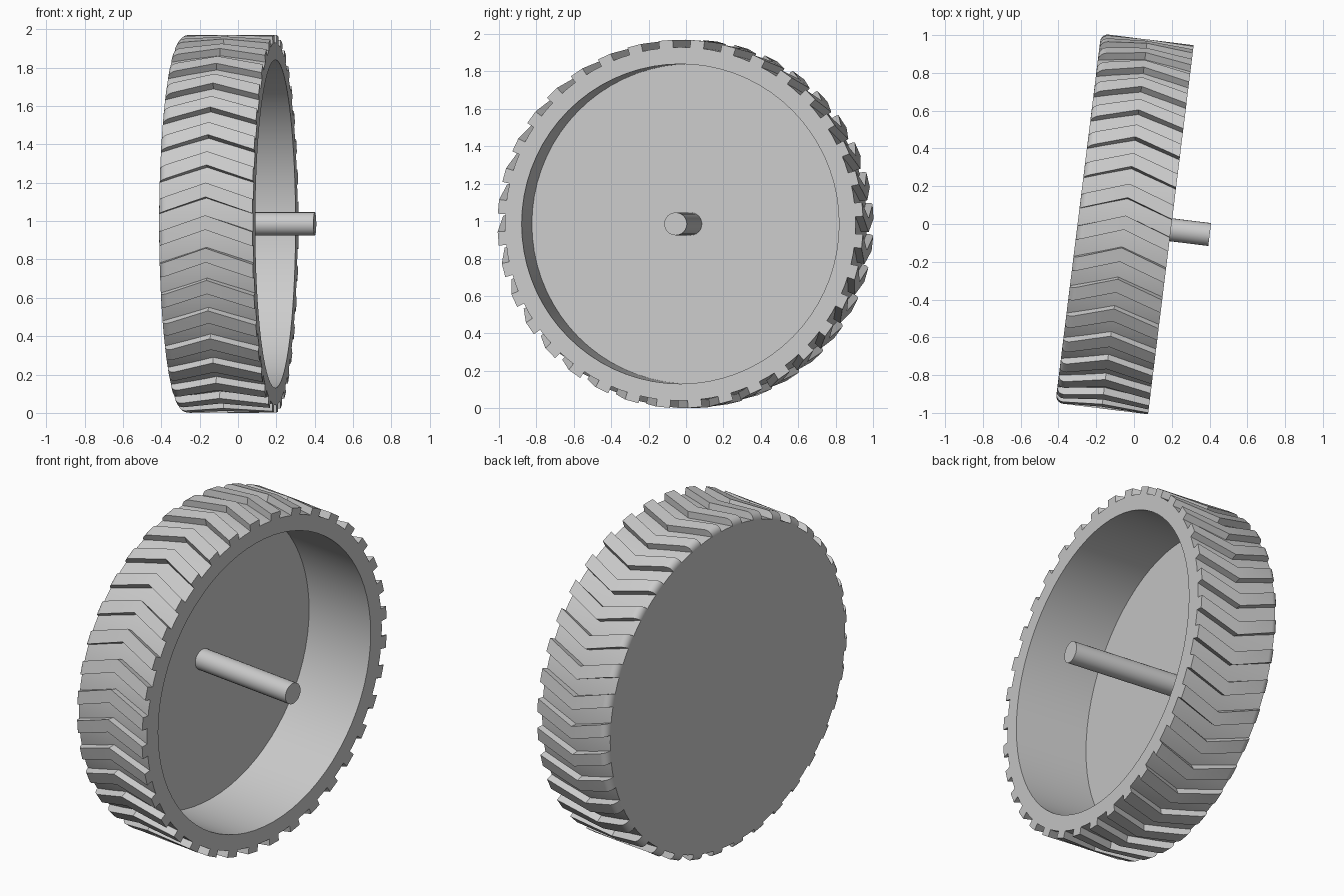
import bpy
import bmesh
from math import radians, sin, cos, pi
from mathutils import Matrix, Vector

if "Cube" in bpy.data.objects:
    bpy.data.objects.remove(bpy.data.objects["Cube"], do_unlink=True)

HALF = 0.247        # half the wheel width
R_BODY = 0.945      # groove floor
R_TREAD = 0.985     # top of the tread
R_INNER = 0.855     # opening
FLOOR = -0.2        # inner side of the closed wall
LUGS = 36
PLACE = Matrix.Translation((-0.05, 0, 0.985)) @ Matrix.Rotation(radians(-7.05), 4, 'Z')

grey = bpy.data.materials.new("light_grey")
grey.use_nodes = True
grey.diffuse_color = (0.6, 0.6, 0.6, 1)
grey.node_tree.nodes["Principled BSDF"].inputs["Base Color"].default_value = (0.6, 0.6, 0.6, 1)


def polar(x, r, a):
    """Point at distance r from the wheel axis, angle a up from the front."""
    return Vector((x, -r * cos(a), r * sin(a)))


def finish(name, bm):
    bmesh.ops.remove_doubles(bm, verts=bm.verts[:], dist=1e-5)
    bmesh.ops.recalc_face_normals(bm, faces=bm.faces[:])
    bm.transform(PLACE)
    mesh = bpy.data.meshes.new(name)
    bm.to_mesh(mesh)
    bm.free()
    mesh.materials.append(grey)
    obj = bpy.data.objects.new(name, mesh)
    bpy.context.collection.objects.link(obj)
    bpy.ops.object.select_all(action='DESELECT')
    obj.select_set(True)
    bpy.context.view_layer.objects.active = obj
    bpy.ops.object.shade_smooth_by_angle(angle=radians(25))


def lathe(name, profile, steps):
    """Spin a profile of (x, radius) about the wheel axis."""
    bm = bmesh.new()
    rings = []
    for x, r in profile:
        if r == 0:
            rings.append([bm.verts.new((x, 0, 0))] * steps)
        else:
            rings.append([bm.verts.new(polar(x, r, 2 * pi * i / steps)) for i in range(steps)])
    for a, b in zip(rings, rings[1:]):
        for i in range(steps):
            j = (i + 1) % steps
            corners = dict.fromkeys((a[i], a[j], b[j], b[i]))
            bm.faces.new(list(corners))
    finish(name, bm)


# Hollow drum, closed on one side
lathe("wheel_body", [(-HALF, 0), (-HALF, R_BODY), (HALF, R_BODY),
                     (HALF, R_INNER), (FLOOR, R_INNER), (FLOOR, 0)], 72)

# Axle standing on the closed wall
lathe("axle", [(FLOOR - 0.01, 0), (FLOOR - 0.01, 0.061), (0.454, 0.061), (0.454, 0)], 24)

# Chevron lugs, rounded over at the closed side
fillet = R_TREAD - R_BODY
stations = [(-HALF + fillet * (1 - cos(t)), R_BODY + fillet * sin(t))
            for t in (radians(18 * k) for k in range(6))]
stations += [(0, R_TREAD), (HALF, R_TREAD)]
bm = bmesh.new()
for n in range(LUGS):
    rows = []
    for x, r in stations:
        low = radians(8.2 + n * 360 / LUGS - 5 * abs(x) / HALF)
        high = low + radians(4.4)
        rows.append([bm.verts.new(polar(x, radius, a)) for radius, a in
                     ((R_BODY - 0.015, low), (r, low), (r, high), (R_BODY - 0.015, high))])
    for a, b in zip(rows, rows[1:]):
        for i in range(4):
            j = (i + 1) % 4
            bm.faces.new((a[i], a[j], b[j], b[i]))
    bm.faces.new(rows[0])
    bm.faces.new(rows[-1])
finish("tread_lugs", bm)
